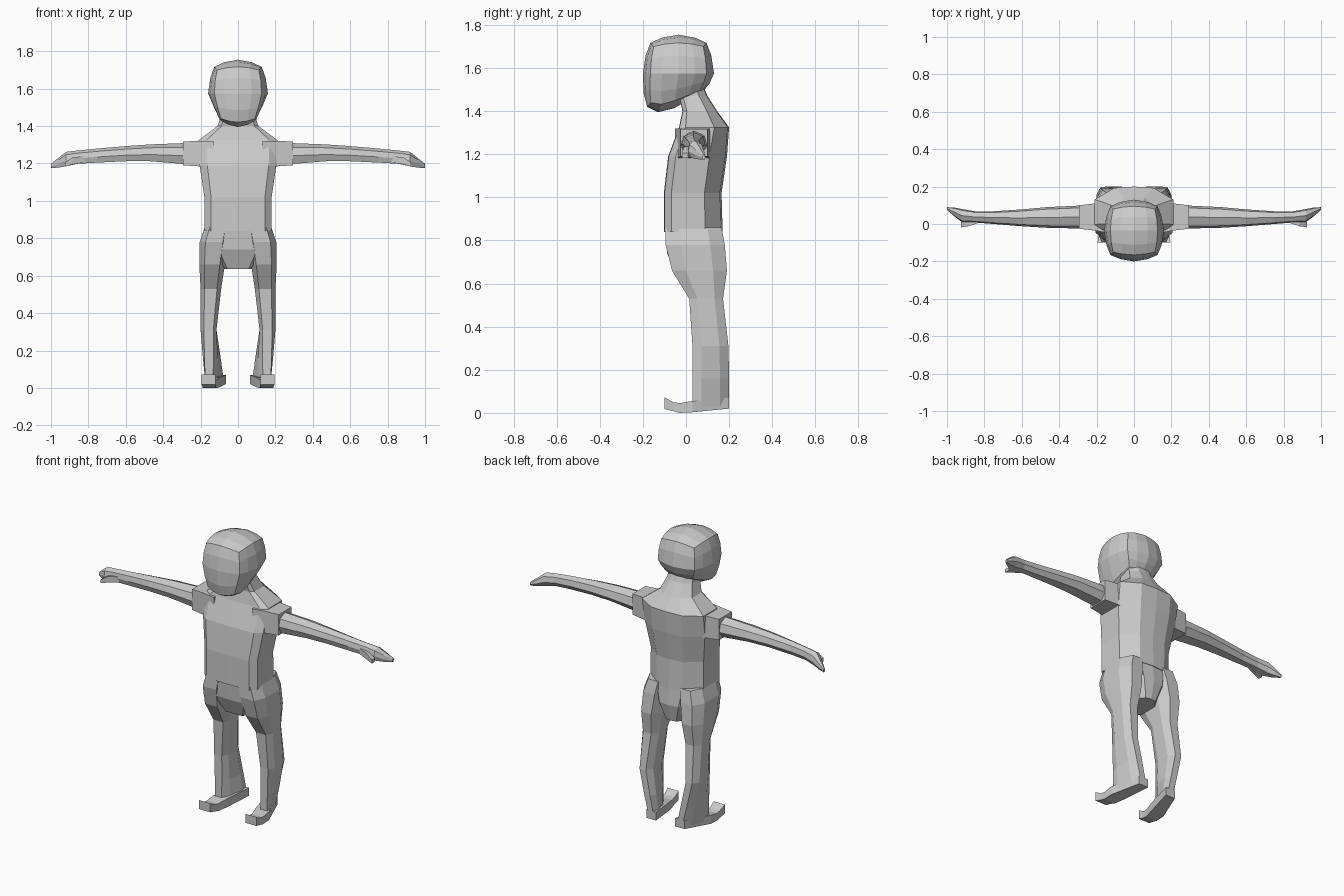
import bpy, bmesh

# Chamfered cross-section shapes, as fractions of a rectangle (0..1 on both sides)
TORSO = [(.1, 0), (.5, -.01), (.9, 0), (1, .12), (1, .7), (.75, .97), (.5, 1), (.25, .97), (0, .7), (0, .12)]
LIMB = [(.2, 0), (.8, 0), (1, .25), (1, .75), (.75, 1), (.25, 1), (0, .75), (0, .25)]
ARM = [(.15, 0), (.75, 0), (1, .35), (.9, .8), (.5, 1), (.1, .8), (0, .4)]
BOX = [(0, 0), (1, 0), (1, 1), (0, 1)]


def loft(name, axis, shape, sections, mirror=False):
    """Skin sections (position, a0, a1, b0, b1, skew) placed along an axis."""
    bm = bmesh.new()
    rings = []
    for pos, a0, a1, b0, b1, *skew in sections:
        ring = []
        for u, v in shape:
            a = a0 + (a1 - a0) * u + (skew[0] if skew else 0) * v
            b = b0 + (b1 - b0) * v
            co = {'x': (pos, a, b), 'y': (a, pos, b), 'z': (a, b, pos)}[axis]
            ring.append(bm.verts.new(co))
        rings.append(ring)
    n = len(shape)
    for r, s in zip(rings, rings[1:]):
        for i in range(n):
            j = (i + 1) % n
            bm.faces.new((r[i], r[j], s[j], s[i]))
    bm.faces.new(rings[0])
    bm.faces.new(rings[-1])
    bmesh.ops.recalc_face_normals(bm, faces=bm.faces)
    return finish(name, bm, mirror)


def finish(name, bm, mirror=False):
    me = bpy.data.meshes.new(name)
    bm.to_mesh(me)
    bm.free()
    ob = bpy.data.objects.new(name, me)
    bpy.context.collection.objects.link(ob)
    if mirror:
        ob.modifiers.new("mirror", 'MIRROR')
    return ob


# Head: a rounded cube, narrowed and raised at the back of the jaw
bm = bmesh.new()
bmesh.ops.create_cube(bm, size=2)
bmesh.ops.subdivide_edges(bm, edges=bm.edges[:], cuts=3, use_grid_fill=True)
for v in bm.verts:
    c = v.co
    d = c * (1 - .72) + c.normalized() * 1.0 * .72
    x, y, z = d.x * .16, -.035 + d.y * .165, 1.575 + d.z * .18
    t = max(0, -d.z)
    x *= 1 - .27 * t
    y -= .02 * t
    z += .09 * t * max(0, min(1, (y + .13) / .2)) - .015 * t
    v.co = (x, y, z)
finish("head", bm)

# Torso, sloping shoulders and neck
loft("torso", 'z', TORSO, [
    (.84, -.18, .18, -.10, .17),
    (1.02, -.18, .18, -.10, .165),
    (1.19, -.205, .205, -.08, .19),
    (1.325, -.21, .21, -.03, .20),
    (1.40, -.11, .11, -.015, .145),
    (1.47, -.085, .085, -.03, .10),
    (1.52, -.08, .08, -.05, .08)])

# Pelvis between the legs
loft("pelvis", 'z', TORSO, [
    (.86, -.175, .175, -.095, .165),
    (.74, -.13, .13, -.085, .175),
    (.635, -.07, .07, -.04, .15)])

# Shoulder caps and arms
loft("shoulder", 'x', BOX, [
    (.13, -.05, .14, 1.17, 1.32),
    (.21, -.035, .11, 1.185, 1.32),
    (.295, -.025, .10, 1.19, 1.318)], True)
loft("arm", 'x', ARM, [
    (.26, -.025, .10, 1.195, 1.31),
    (.47, -.02, .09, 1.212, 1.302),
    (.60, -.012, .078, 1.212, 1.293),
    (.75, .00, .068, 1.205, 1.28),
    (.87, .01, .068, 1.198, 1.268)], True)

# Hands with a forward thumb
loft("hand", 'x', ARM, [
    (.85, .008, .068, 1.20, 1.27),
    (.92, .01, .08, 1.185, 1.262),
    (.96, .04, .088, 1.178, 1.23),
    (1.0, .075, .09, 1.175, 1.198)], True)
loft("thumb", 'x', BOX, [
    (.82, .01, .045, 1.205, 1.24),
    (.885, -.012, .035, 1.195, 1.232),
    (.925, -.018, .01, 1.183, 1.205)], True)

# Legs
loft("leg", 'z', LIMB, [
    (.86, .04, .178, -.095, .165),
    (.78, .05, .205, -.095, .18),
    (.66, .07, .207, -.065, .19),
    (.53, .09, .20, .015, .172),
    (.31, .115, .20, .03, .197),
    (.16, .115, .195, .03, .20, -.03),
    (.03, .12, .19, .03, .20, -.06)], True)

# Feet with upturned toes
loft("foot", 'y', BOX, [
    (.20, .065, .13, .02, .07),
    (.03, .10, .19, .003, .055),
    (-.03, .115, .19, 0, .045),
    (-.06, .12, .19, .008, .05),
    (-.10, .12, .195, .018, .073)], True)
